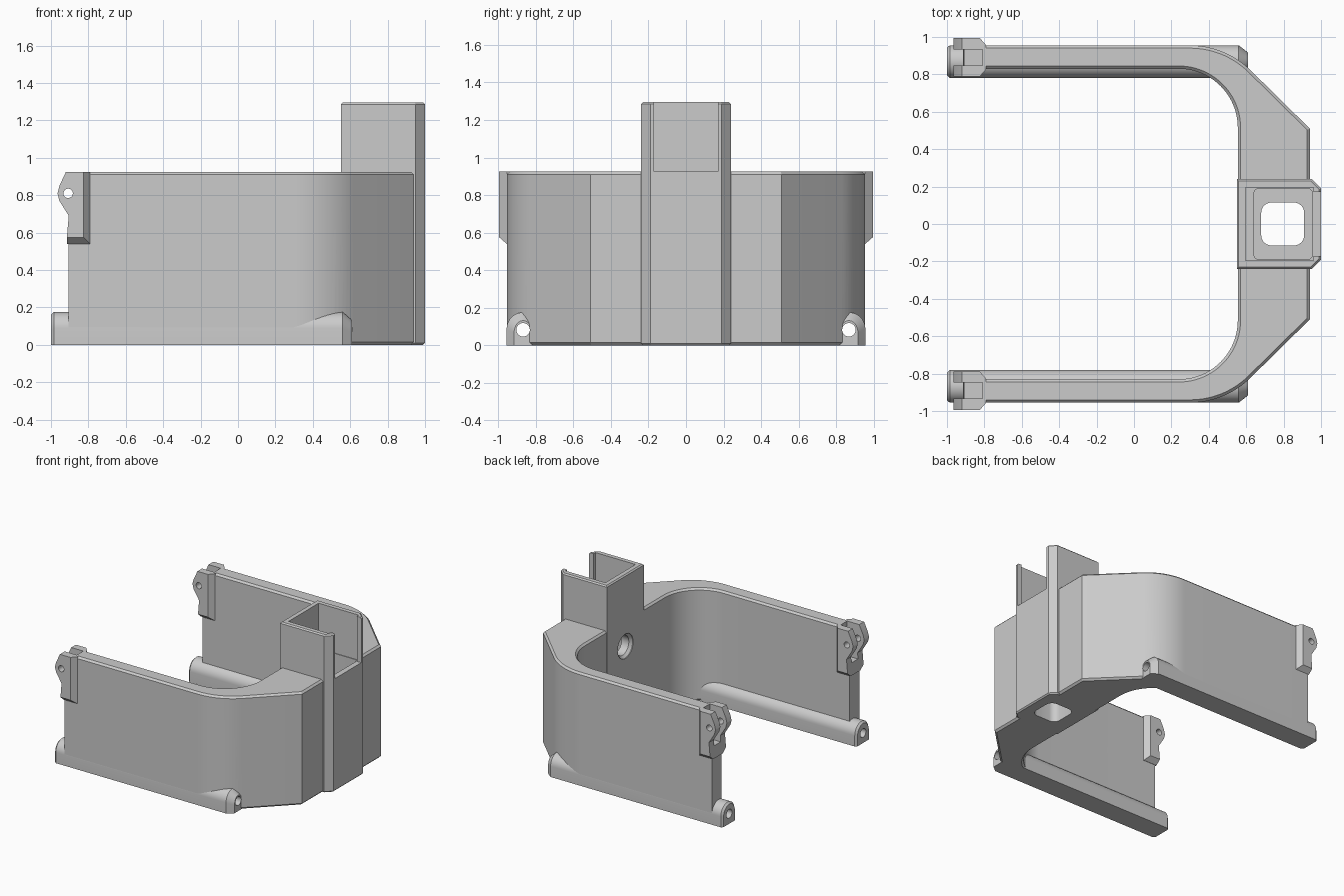
import bpy, bmesh, math

cube = bpy.data.objects.get("Cube")
if cube:
    bpy.data.objects.remove(cube, do_unlink=True)

grey = bpy.data.materials.new("plain grey")
grey.use_nodes = True
grey.diffuse_color = (0.6, 0.6, 0.6, 1)
grey.node_tree.nodes["Principled BSDF"].inputs["Base Color"].default_value = (0.6, 0.6, 0.6, 1)


def loft(name, rings, chamfer=0):
    """Skin equal-length rings, cap both ends, optionally chamfer the cap rims."""
    bm = bmesh.new()
    loops = [[bm.verts.new(p) for p in ring] for ring in rings]
    n = len(loops[0])
    for a, b in zip(loops, loops[1:]):
        for i in range(n):
            j = (i + 1) % n
            bm.faces.new((a[i], a[j], b[j], b[i]))
    caps = [bm.faces.new(loops[0][::-1]), bm.faces.new(loops[-1])]
    bmesh.ops.recalc_face_normals(bm, faces=bm.faces)
    if chamfer:
        rims = [e for f in caps for e in f.edges]
        bmesh.ops.bevel(bm, geom=rims, offset=chamfer, segments=1, affect='EDGES')
    mesh = bpy.data.meshes.new(name)
    bm.to_mesh(mesh)
    bm.free()
    mesh.materials.append(grey)
    ob = bpy.data.objects.new(name, mesh)
    bpy.context.collection.objects.link(ob)
    return ob


def prism(name, outline, z0, z1, chamfer=0):
    return loft(name, [[(x, y, z) for x, y in outline] for z in (z0, z1)], chamfer)


def box(name, x0, x1, y0, y1, z0, z1):
    return prism(name, [(x0, y0), (x1, y0), (x1, y1), (x0, y1)], z0, z1)


def arc(cx, cy, r, a0, a1, n):
    return [(cx + r * math.cos(math.radians(a0 + (a1 - a0) * i / n)),
             cy + r * math.sin(math.radians(a0 + (a1 - a0) * i / n))) for i in range(n + 1)]


def circle(r, cx=0, cy=0, n=32):
    return arc(cx, cy, r, 0, 360, n)[:-1]


def rounded(x0, x1, y0, y1, r):
    corners = [(x1 - r, y1 - r), (x0 + r, y1 - r), (x0 + r, y0 + r), (x1 - r, y0 + r)]
    return [p for k, c in enumerate(corners) for p in arc(*c, r, 90 * k, 90 * k + 90, 6)]


def finish(ob, cutters):
    """Cut the part, then shade it smooth with sharp corners."""
    for c in cutters:
        mod = ob.modifiers.new("cut", 'BOOLEAN')
        mod.operation, mod.solver, mod.object = 'DIFFERENCE', 'EXACT', c
    bpy.context.view_layer.update()
    cut = bpy.data.meshes.new_from_object(ob.evaluated_get(bpy.context.evaluated_depsgraph_get()))
    ob.modifiers.clear()
    ob.data = cut
    bpy.ops.object.select_all(action='DESELECT')
    ob.select_set(True)
    bpy.context.view_layer.objects.active = ob
    bpy.ops.object.shade_smooth_by_angle(angle=math.radians(25))


# Cutters for the tower: open top, front window, pocket, floor hole, round port
top_z = 0.925
tower_cuts = [
    box("cavity_cutter", 0.595, 0.96, -0.195, 0.195, top_z, 1.5),
    box("window_cutter", 0.9, 1.1, -0.17, 0.17, top_z, 1.5),
    prism("pocket_cutter", rounded(0.64, 0.955, -0.19, 0.19, 0.03), 0.45, 1.0),
    prism("floor_hole_cutter", rounded(0.68, 0.91, -0.115, 0.115, 0.055), -0.1, 0.6),
    loft("port_cutter", [[(x, y, z) for y, z in circle(r, 0, 0.71)]
                         for x, r in ((0.5, 0.1), (0.555, 0.1), (0.575, 0.08), (0.7, 0.08))]),
]

# Cutters for the arms: rail bores, hinge slots and pin holes
bores, slots, pins = [], [], []
for s in (-1, 1):
    bores.append(loft("bore_cutter", [[(x, s * 0.868 + y, 0.082 + z) for y, z in circle(0.036)]
                                      for x in (-1.1, 0.7)]))
    slots.append(box("slot_cutter", -1.1, -0.81, s * 0.89 - 0.042, s * 0.89 + 0.042, 0.64, 1.1))
    pins.append(loft("pin_cutter", [[(x, y, z) for x, z in circle(0.025, -0.908, 0.81, 20)]
                                    for y in (s * 0.7, s * 1.1)]))

# U-shaped wall
outer = [(-0.905, 0.955)] + arc(0.3, 0.495, 0.46, 90, 47, 14) + [(0.94, 0.51)]
inner = [(-0.905, 0.83)] + arc(0.24, 0.515, 0.315, 90, 0, 20)
flip = lambda pts: [(x, -y) for x, y in reversed(pts)]
outline = outer + flip(outer) + [p for p in reversed(flip(inner))] + inner[::-1]
wall = prism("u_wall", outline, 0, top_z, 0.015)

# Tower
tower = prism("tower", [(0.55, -0.24), (0.95, -0.24), (1, -0.19), (1, 0.19), (0.95, 0.24), (0.55, 0.24)],
              0, 1.295, 0.01)

parts = [(wall, tower_cuts + bores + slots + pins), (tower, tower_cuts)]

for k, (s, side) in enumerate(((-1, "right"), (1, "left"))):
    # Arched rail along the foot of the arm, tapered at both ends
    arch = [(-0.0875, 0)] + [(-y, z) for y, z in arc(0, 0.0875, 0.0875, 0, 180, 20)] + [(0.0875, 0)]
    rail = loft(side + "_rail", [[(x, s * 0.868 + y * sy, z * sz) for y, z in arch]
                                 for x, sy, sz in ((-1, 0.84, 0.92), (-0.985, 1, 1),
                                                   (0.56, 1, 1), (0.61, 0.55, 0.75))])

    # Hinge block with ears
    def block(t):
        return [(-0.79 - t, top_z), (-0.79 - t, 0.54 + t), (-0.915, 0.54 + t), (-0.905, 0.69),
                (-0.955, 0.77), (-0.965, 0.81), (-0.955, 0.85), (-0.92, top_z)]
    hinge = loft(side + "_hinge", [[(x, s * y, z) for x, z in block(t)]
                                   for y, t in ((0.788, 0.035), (0.828, 0), (0.955, 0), (0.995, 0.035))])
    parts += [(rail, [bores[k]]), (hinge, [slots[k], pins[k]])]

for ob, cutters in parts:
    finish(ob, cutters)
for c in tower_cuts + bores + slots + pins:
    bpy.data.objects.remove(c, do_unlink=True)
